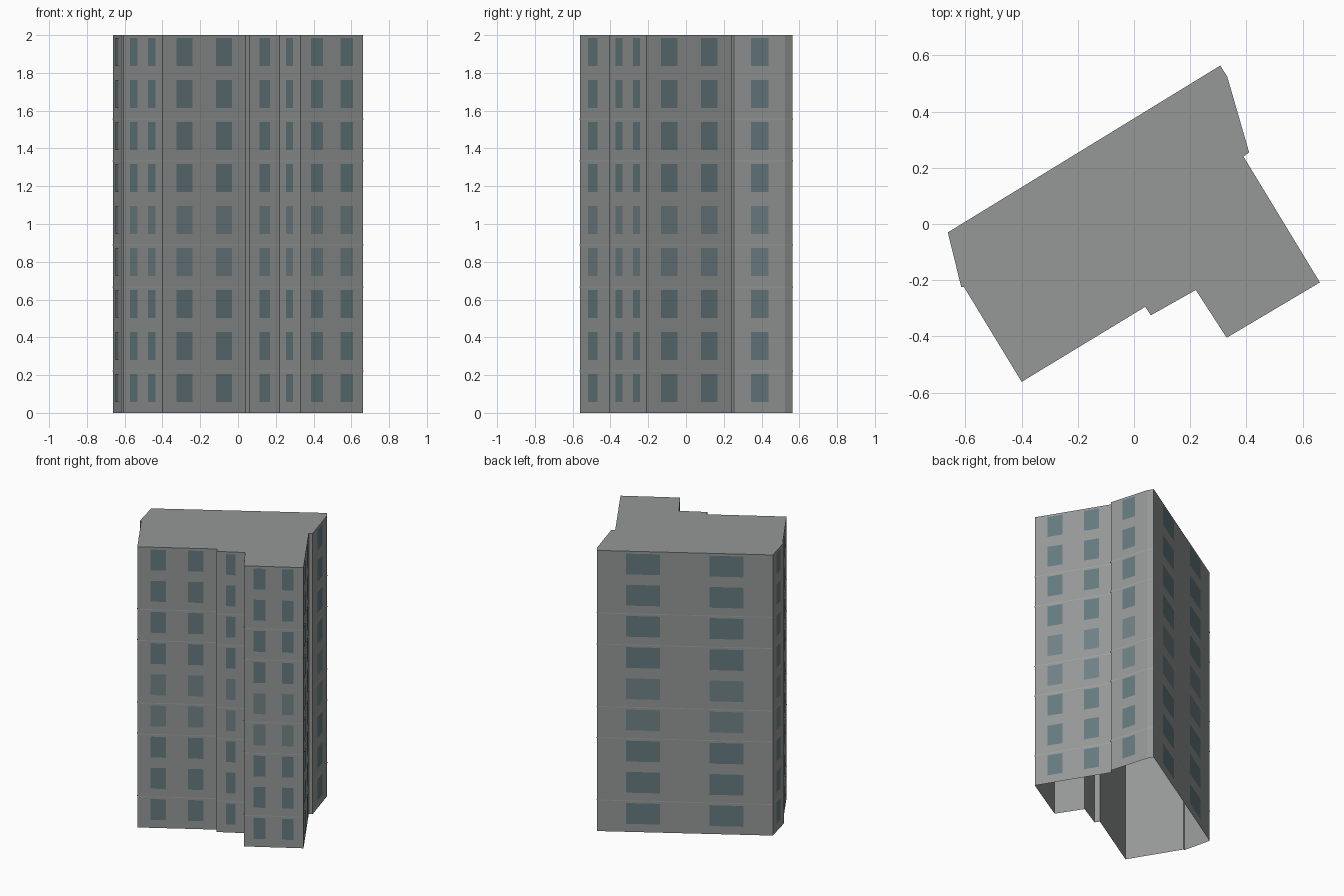
import bpy
import bmesh
from mathutils import Vector

if "Cube" in bpy.data.objects:
    bpy.data.objects.remove(bpy.data.objects["Cube"])

H, FLOORS = 2.0, 9
STEP = H / FLOORS
# Footprint, counter-clockwise, with the number of window columns on the wall that follows
PLAN = [(-0.663, -0.03, 1), (-0.615, -0.225, 0), (-0.605, -0.225, 2), (-0.40, -0.562, 2),
        (0.04, -0.295, 0), (0.06, -0.325, 1), (0.22, -0.235, 1), (0.33, -0.405, 2),
        (0.662, -0.208, 2), (0.39, 0.24, 0), (0.41, 0.255, 1), (0.332, 0.525, 0),
        (0.307, 0.564, 2)]
SPANS = {0: [], 1: [(0.33, 0.67)], 2: [(0.165, 0.36), (0.64, 0.835)]}


def material(name, rgb):
    m = bpy.data.materials.new(name)
    m.diffuse_color = (*rgb, 1)
    m.use_nodes = True
    m.node_tree.nodes["Principled BSDF"].inputs["Base Color"].default_value = m.diffuse_color
    return m


def make(name, quads, mat):
    """Build one object from a list of polygons."""
    bm = bmesh.new()
    for q in quads:
        bm.faces.new([bm.verts.new(p) for p in q])
    bmesh.ops.remove_doubles(bm, verts=bm.verts, dist=1e-5)
    me = bpy.data.meshes.new(name)
    bm.to_mesh(me)
    bm.free()
    me.materials.append(mat)
    ob = bpy.data.objects.new(name, me)
    bpy.context.collection.objects.link(ob)
    return ob


def panel(a, b, t0, t1, z0, z1, out=0.0):
    """Upright rectangle on the wall a-b, pushed outwards a little."""
    d = b - a
    n = Vector((d.y, -d.x)).normalized() * out
    p, q = a + d * t0 + n, a + d * t1 + n
    return [(p.x, p.y, z0), (q.x, q.y, z0), (q.x, q.y, z1), (p.x, p.y, z1)]


wall_mat = material("wall_grey", (0.30, 0.315, 0.31))
glass_mat = material("window_glass", (0.13, 0.195, 0.21))
pale_mat = material("window_glass_pale", (0.16, 0.22, 0.235))
band_mat = material("band_grey", (0.36, 0.37, 0.365))

pts = [Vector(p[:2]) for p in PLAN]
walls = [(pts[i], pts[(i + 1) % len(pts)], PLAN[i][2]) for i in range(len(pts))]

# Outer walls (open underneath) and flat roof
shell = [panel(a, b, 0, 1, 0, H) for a, b, _ in walls]
make("tower_walls", shell + [[(p.x, p.y, H) for p in pts]], wall_mat)

# Windows, one object per storey
for f in range(FLOORS):
    z = f * STEP
    quads = [panel(a, b, t0, t1, z + 0.058, z + 0.206, 0.002)
             for a, b, n in walls for t0, t1 in SPANS[n]]
    make(f"windows_floor_{f + 1}", quads, pale_mat if f in (3, 4) else glass_mat)

# Thin bands between some storeys
for f in (1, 3, 4, 6, 7):
    z = f * STEP
    make(f"floor_band_{f}", [panel(a, b, 0, 1, z - 0.003, z + 0.003, 0.0015)
                             for a, b, _ in walls], band_mat)
